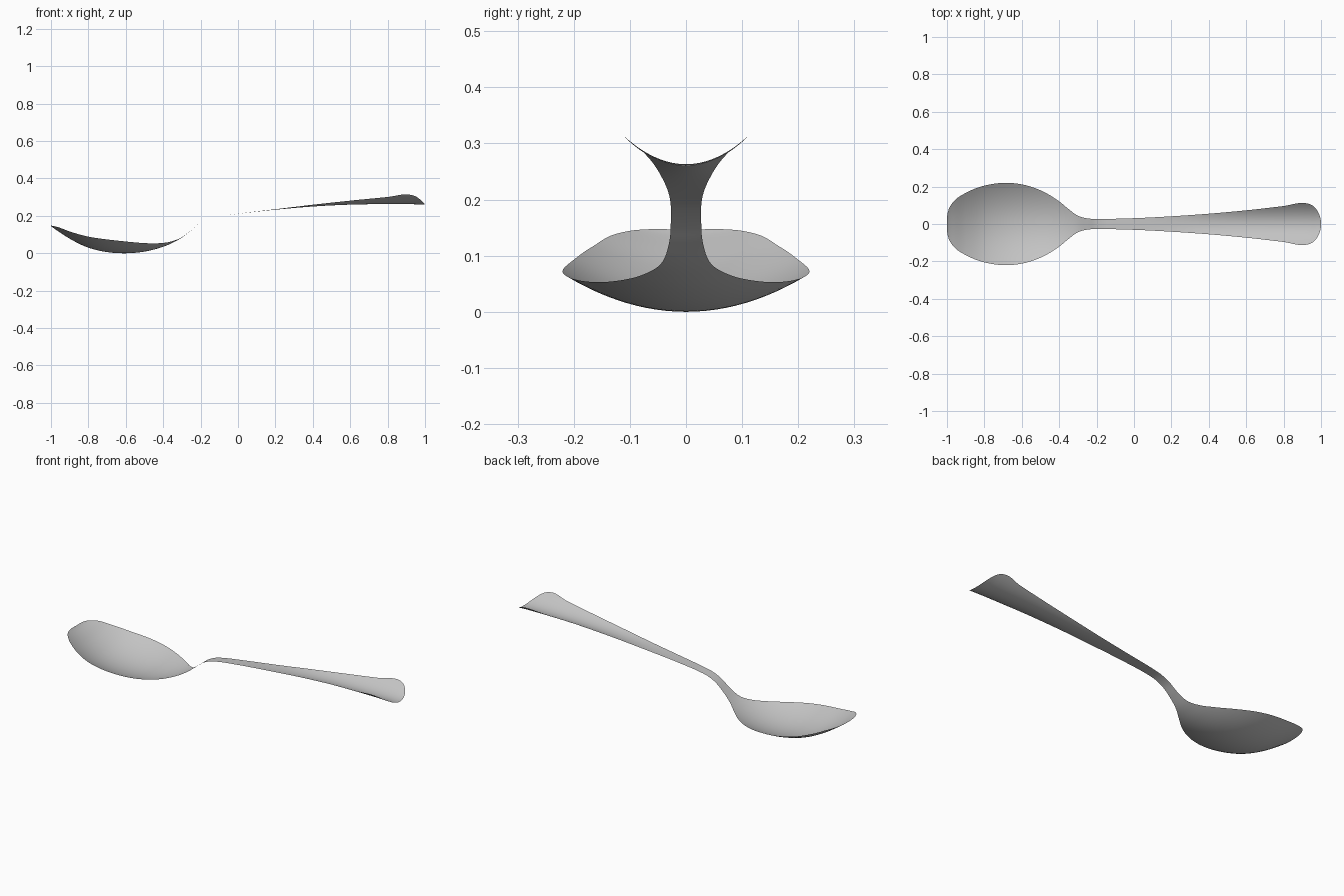
import bpy, bmesh

if "Cube" in bpy.data.objects:
    bpy.data.objects.remove(bpy.data.objects["Cube"])

# Stations along the spoon: x, half width, centre-line height, cross curvature
STATIONS = [
    (-1.0, 0.0, 0.146, 1.4), (-0.998, 0.05, 0.144, 1.4), (-0.988, 0.085, 0.136, 1.4),
    (-0.96, 0.125, 0.117, 1.4), (-0.9, 0.166, 0.078, 1.4), (-0.8, 0.205, 0.03, 1.4),
    (-0.69, 0.22, 0.005, 1.4), (-0.6, 0.212, 0.0, 1.4), (-0.5, 0.18, 0.009, 1.4),
    (-0.4, 0.121, 0.035, 1.4), (-0.35, 0.08, 0.056, 1.4), (-0.3, 0.044, 0.084, 1.2),
    (-0.25, 0.03, 0.123, 0.6), (-0.2, 0.027, 0.163, 0.2), (-0.15, 0.027, 0.186, 0.0),
    (-0.1, 0.028, 0.197, 0.0), (0.0, 0.031, 0.211, 0.3), (0.2, 0.041, 0.233, 1.5),
    (0.4, 0.055, 0.25, 3.2), (0.6, 0.073, 0.26, 4.0), (0.8, 0.096, 0.263, 4.1),
    (0.92, 0.111, 0.2625, 4.1), (0.945, 0.104, 0.262, 4.1), (0.97, 0.085, 0.261, 4.1),
    (0.99, 0.052, 0.2605, 4.1), (1.0, 0.0, 0.26, 4.1),
]
STEPS, ACROSS = 6, 24


def mirrored(s):
    return (s[0], -s[1], s[2], s[3])


def spline(points):
    """Catmull-Rom with chord spacing; the ends continue onto the mirrored side."""
    pts = [mirrored(points[1])] + points + [mirrored(points[-2])]
    out = []

    def dist(a, b):
        return max(sum((p - q) ** 2 for p, q in zip(a[:3], b[:3])) ** 0.5, 1e-6)

    for p0, p1, p2, p3 in zip(pts, pts[1:], pts[2:], pts[3:]):
        d0, d1, d2 = dist(p0, p1), dist(p1, p2), dist(p2, p3)
        for i in range(STEPS):
            t = i / STEPS
            row = []
            for a, b, c, d in zip(p0, p1, p2, p3):
                m1 = d1 * ((b - a) / d0 - (c - a) / (d0 + d1)) + (c - b)
                m2 = d1 * ((d - c) / d2 - (d - b) / (d1 + d2)) + (c - b)
                row.append((2*t**3 - 3*t**2 + 1) * b + (t**3 - 2*t**2 + t) * m1
                           + (3*t**2 - 2*t**3) * c + (t**3 - t**2) * m2)
            out.append(row)
    out.append(points[-1])
    return out


# Thin dished sheet: bowl, neck and flared handle in one surface
bm = bmesh.new()
rows = []
for x, w, z, k in spline(STATIONS):
    if w < 1e-5:
        rows.append([bm.verts.new((x, 0, z))] * (ACROSS + 1))
        continue
    ys = [w * (2 * j / ACROSS - 1) for j in range(ACROSS + 1)]
    rows.append([bm.verts.new((x, y, max(0, z + k * y * y))) for y in ys])
for a, b in zip(rows, rows[1:]):
    for j in range(ACROSS):
        quad = list(dict.fromkeys((a[j], b[j], b[j + 1], a[j + 1])))
        bm.faces.new(quad).smooth = True

mesh = bpy.data.meshes.new("spoon")
bm.to_mesh(mesh)
bm.free()
spoon = bpy.data.objects.new("spoon", mesh)
bpy.context.collection.objects.link(spoon)

# Plain metal grey
metal = bpy.data.materials.new("metal grey")
metal.diffuse_color = (0.55, 0.55, 0.55, 1)
metal.use_nodes = True
metal.node_tree.nodes["Principled BSDF"].inputs["Base Color"].default_value = metal.diffuse_color
mesh.materials.append(metal)
